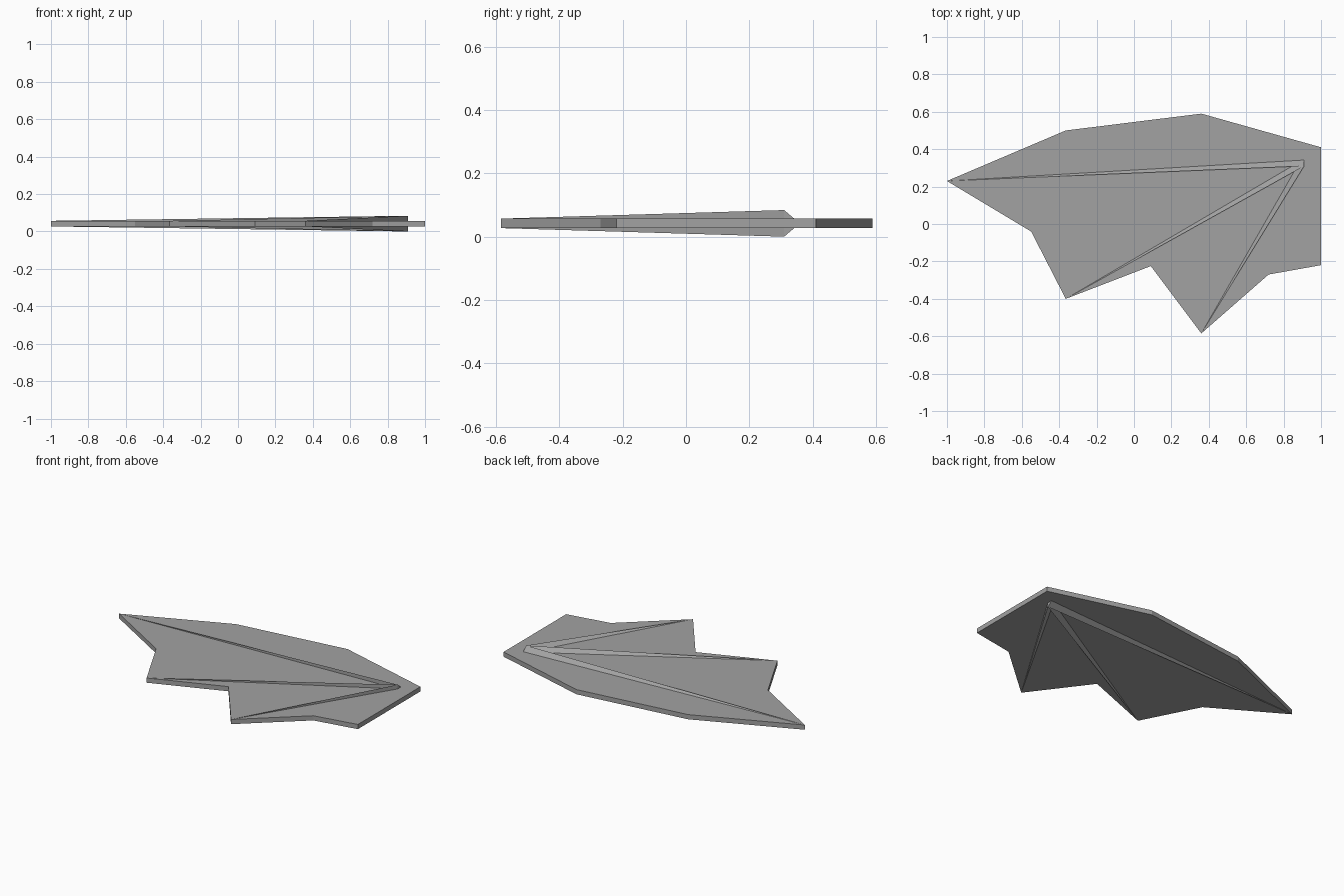
import bpy
import bmesh
from mathutils import Vector

cube = bpy.data.objects.get("Cube")
if cube:
    bpy.data.objects.remove(cube, do_unlink=True)

# One plain grey for the whole wing
grey = bpy.data.materials.new("wing_grey")
grey.use_nodes = True
colour = (0.36, 0.36, 0.36, 1)
grey.diffuse_color = colour
grey.node_tree.nodes["Principled BSDF"].inputs["Base Color"].default_value = colour

LOW, HIGH = 0.027, 0.057   # membrane faces
TOP = LOW + HIGH           # rib crest height at the root
RIB_WIDTH = 0.032


def prism(name, lower, upper):
    """Closed solid between two matching loops of points."""
    bm = bmesh.new()
    a = [bm.verts.new(p) for p in lower]
    b = [bm.verts.new(p) for p in upper]
    bm.faces.new(a)
    bm.faces.new(b)
    for i in range(len(a)):
        j = (i + 1) % len(a)
        bm.faces.new((a[i], a[j], b[j], b[i]))
    bmesh.ops.recalc_face_normals(bm, faces=bm.faces)
    mesh = bpy.data.meshes.new(name)
    bm.to_mesh(mesh)
    bm.free()
    mesh.materials.append(grey)
    obj = bpy.data.objects.new(name, mesh)
    bpy.context.collection.objects.link(obj)
    return obj


# Scalloped membrane
outline = [(-1, 0.23), (-0.365, 0.5), (0.36, 0.59), (1, 0.41), (1, -0.22),
           (0.72, -0.27), (0.36, -0.585), (0.09, -0.225), (-0.365, -0.4),
           (-0.55, -0.04)]
prism("membrane", [(x, y, LOW) for x, y in outline],
      [(x, y, HIGH) for x, y in outline])

# Tapered ribs: steep on one side, sloped on the other, on both wing faces
root = Vector((0.91, 0.31))
tips = {"upper_rib": outline[0], "middle_rib": outline[8], "lower_rib": outline[6]}
for name, tip in tips.items():
    along = (Vector(tip) - root).normalized()
    side = root + Vector((along.y, -along.x)) * RIB_WIDTH
    bm_low = [(*root, 0), (*side, LOW), (*tip, LOW)]
    bm_high = [(*root, TOP), (*side, HIGH), (*tip, HIGH)]
    prism(name, bm_low, bm_high)
